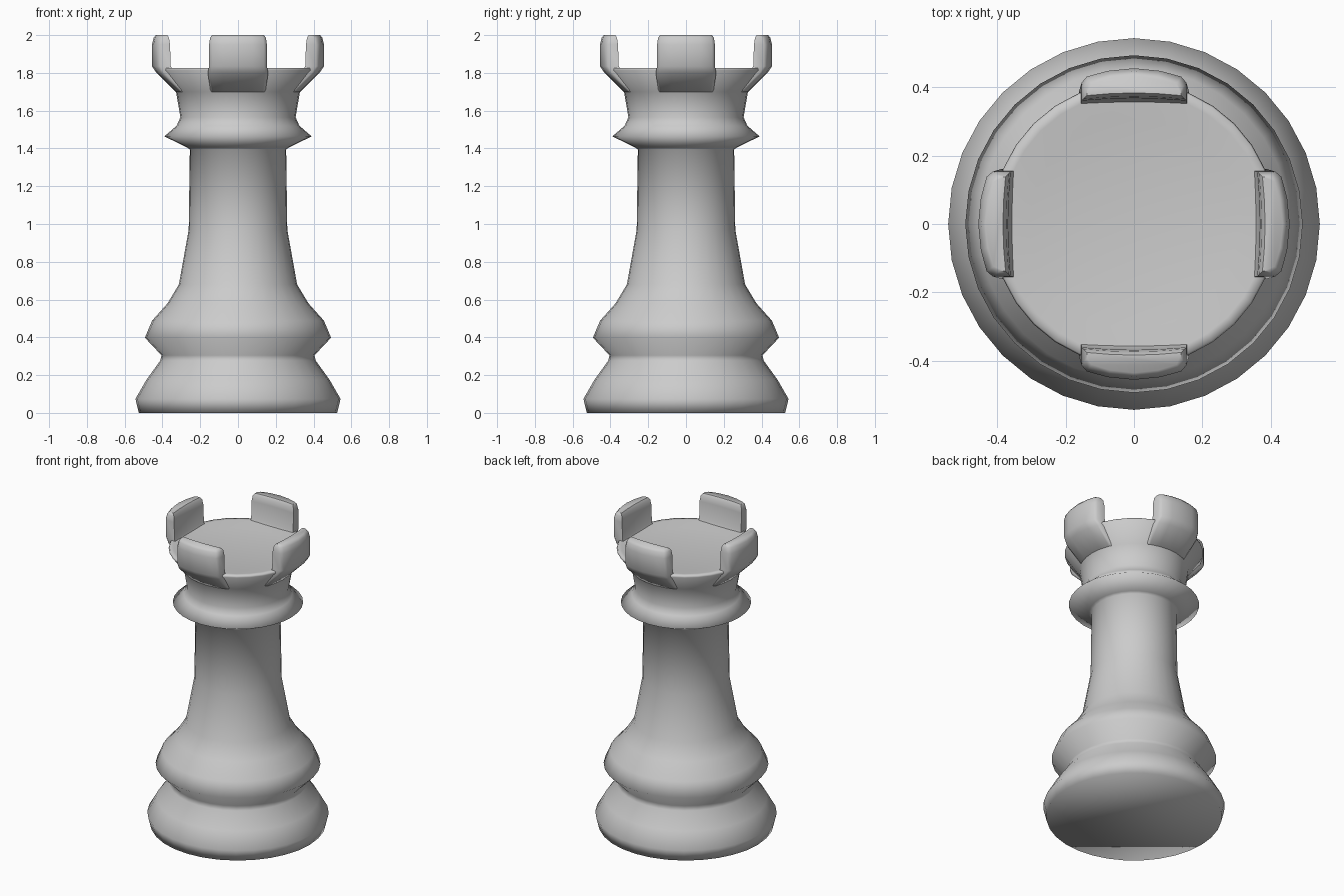
import bpy, bmesh
from math import sin, cos, pi

if "Cube" in bpy.data.objects:
    bpy.data.objects.remove(bpy.data.objects["Cube"])

SEG = 32


def finish(bm, name):
    bmesh.ops.recalc_face_normals(bm, faces=bm.faces)
    mesh = bpy.data.meshes.new(name)
    bm.to_mesh(mesh)
    bm.free()
    for p in mesh.polygons:
        p.use_smooth = True
    obj = bpy.data.objects.new(name, mesh)
    bpy.context.collection.objects.link(obj)
    return obj


def loft(bm, loops):
    """Skin closed loops of points and cap both ends."""
    rings = [[bm.verts.new(p) for p in loop] for loop in loops]
    n = len(rings[0])
    for a, b in zip(rings, rings[1:]):
        for i in range(n):
            j = (i + 1) % n
            bm.faces.new((a[i], a[j], b[j], b[i]))
    bm.faces.new(rings[0])
    bm.faces.new(rings[-1])


def lathe(name, profile):
    bm = bmesh.new()
    loft(bm, [[(r * cos(2 * pi * i / SEG), r * sin(2 * pi * i / SEG), z)
               for i in range(SEG)] for r, z in profile])
    return finish(bm, name)


# Turned body: foot, bulge, column, collar, flared head and shallow floor
lathe("tower_body", [
    (0.525, 0), (0.543, 0.074), (0.485, 0.175), (0.412, 0.276),
    (0.405, 0.305), (0.493, 0.398), (0.455, 0.488), (0.373, 0.58),
    (0.313, 0.68), (0.261, 0.97), (0.255, 1.395), (0.27, 1.405),
    (0.39, 1.464), (0.325, 1.52), (0.305, 1.565), (0.328, 1.70),
    (0.415, 1.815), (0.41, 1.827), (0.385, 1.827), (0.305, 1.812)])


# Battlements: a curved block with a sloped foot and rounded top
def block_loop(z, half, outer, inner):
    xs = [-1, -0.9, -0.5, 0, 0.5, 0.9, 1]
    back = [(half * t, outer - 0.03 * t * t - (0.012 if abs(t) == 1 else 0)) for t in xs]
    front = [(half * t, inner - 0.008 * t * t) for t in reversed(xs)]
    return [(x, y, z) for x, y in back + front]


for k, side in enumerate(("back", "left", "front", "right")):
    bm = bmesh.new()
    loft(bm, [block_loop(1.70, 0.145, 0.332, 0.28),
              block_loop(1.80, 0.16, 0.432, 0.345),
              block_loop(1.835, 0.153, 0.455, 0.364),
              block_loop(1.95, 0.153, 0.455, 0.368),
              block_loop(1.985, 0.148, 0.447, 0.373),
              block_loop(2.00, 0.138, 0.435, 0.383)])
    block = finish(bm, "battlement_" + side)
    block.rotation_euler.z = k * pi / 2
    bpy.context.view_layer.objects.active = block
    block.select_set(True)
    bpy.ops.object.shade_smooth_by_angle(angle=0.9)
    block.select_set(False)
